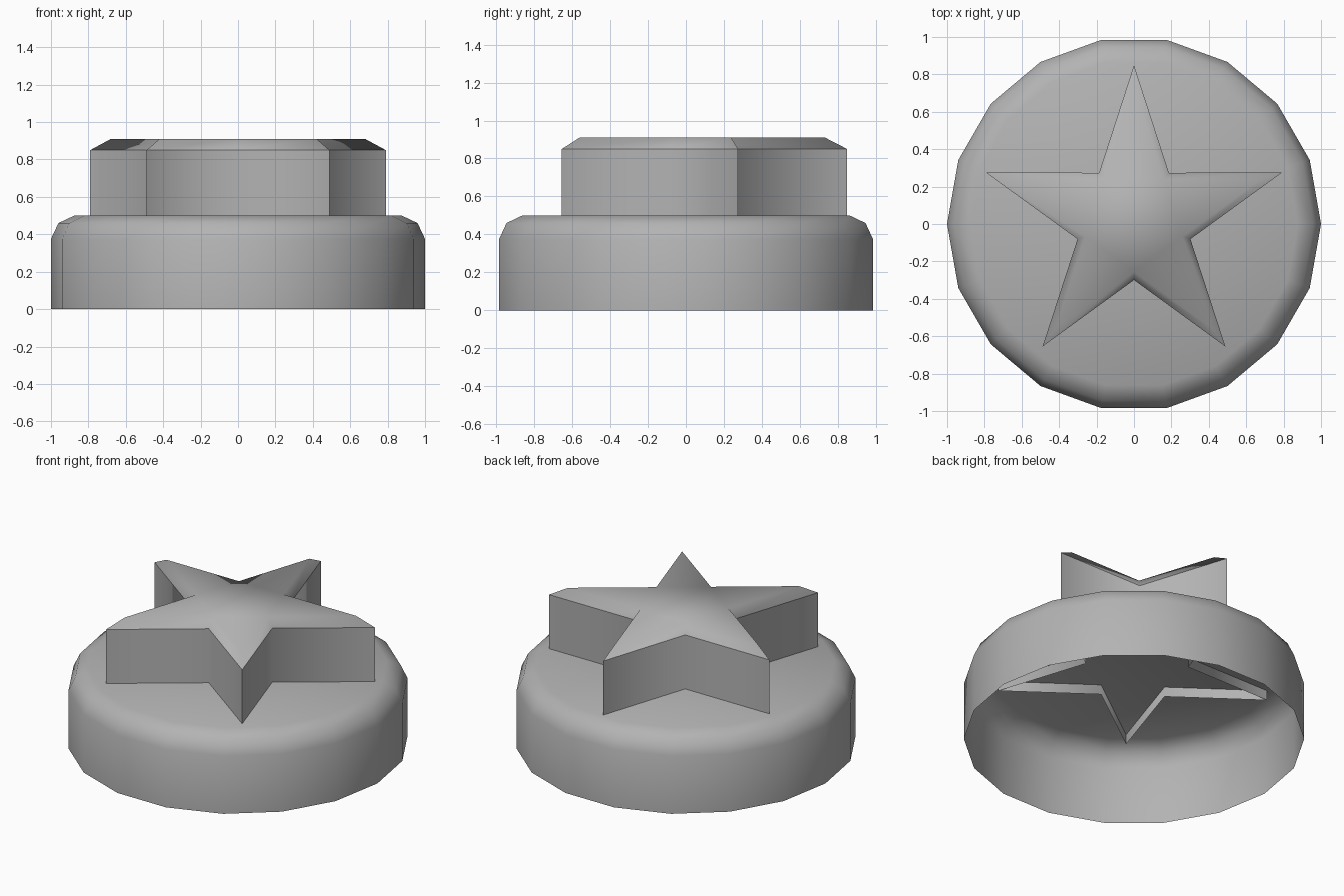
import bpy, bmesh
from math import sin, cos, pi

if "Cube" in bpy.data.objects:
    bpy.data.objects.remove(bpy.data.objects["Cube"])

grey = bpy.data.materials.new("mid_grey")
grey.diffuse_color = (0.45, 0.45, 0.45, 1)
grey.use_nodes = True
grey.node_tree.nodes["Principled BSDF"].inputs["Base Color"].default_value = grey.diffuse_color


def build(name, rings, crease_ring=None):
    """Stack rings of points into a smooth open-bottomed shell with a closed top.
    crease_ring: below this ring, the even (outer) corners stay sharp, as does the ring."""
    bm = bmesh.new()
    loops = [[bm.verts.new(p) for p in ring] for ring in rings]
    n = len(loops[0])
    for k in range(len(loops) - 1):
        a, b = loops[k], loops[k + 1]
        for i in range(n):
            j = (i + 1) % n
            bm.faces.new((a[i], a[j], b[j], b[i])).smooth = True
    bm.faces.new(loops[-1]).smooth = True
    if crease_ring is not None:
        low, rim = loops[crease_ring - 1], loops[crease_ring]
        for i in range(n):
            bm.edges.get((rim[i], rim[(i + 1) % n])).smooth = False
            if i % 2 == 0:
                bm.edges.get((low[i], rim[i])).smooth = False
    mesh = bpy.data.meshes.new(name)
    bm.to_mesh(mesh)
    bm.free()
    mesh.materials.append(grey)
    obj = bpy.data.objects.new(name, mesh)
    bpy.context.collection.objects.link(obj)
    return obj


def circle(r, z, n=18):
    return [(r * cos(2 * pi * i / n), r * sin(2 * pi * i / n), z) for i in range(n)]


def star(scale, z, outer=0.831, inner=0.317, cy=0.0175):
    pts = []
    for i in range(10):
        r = scale * (inner if i % 2 else outer)
        a = pi / 2 + i * pi / 5
        pts.append((r * cos(a), cy + r * sin(a), z))
    return pts


# Round base: hollow shell with a two-step rounded shoulder
build("round_base",
      [circle(1, 0), circle(1, 0.375), circle(0.96, 0.46), circle(0.875, 0.5)])

# Star button: open-bottomed, dips through the base top, with a bevelled cap
build("star_button",
      [star(1, 0.436), star(1, 0.85), star(0.86, 0.91)], crease_ring=1)
